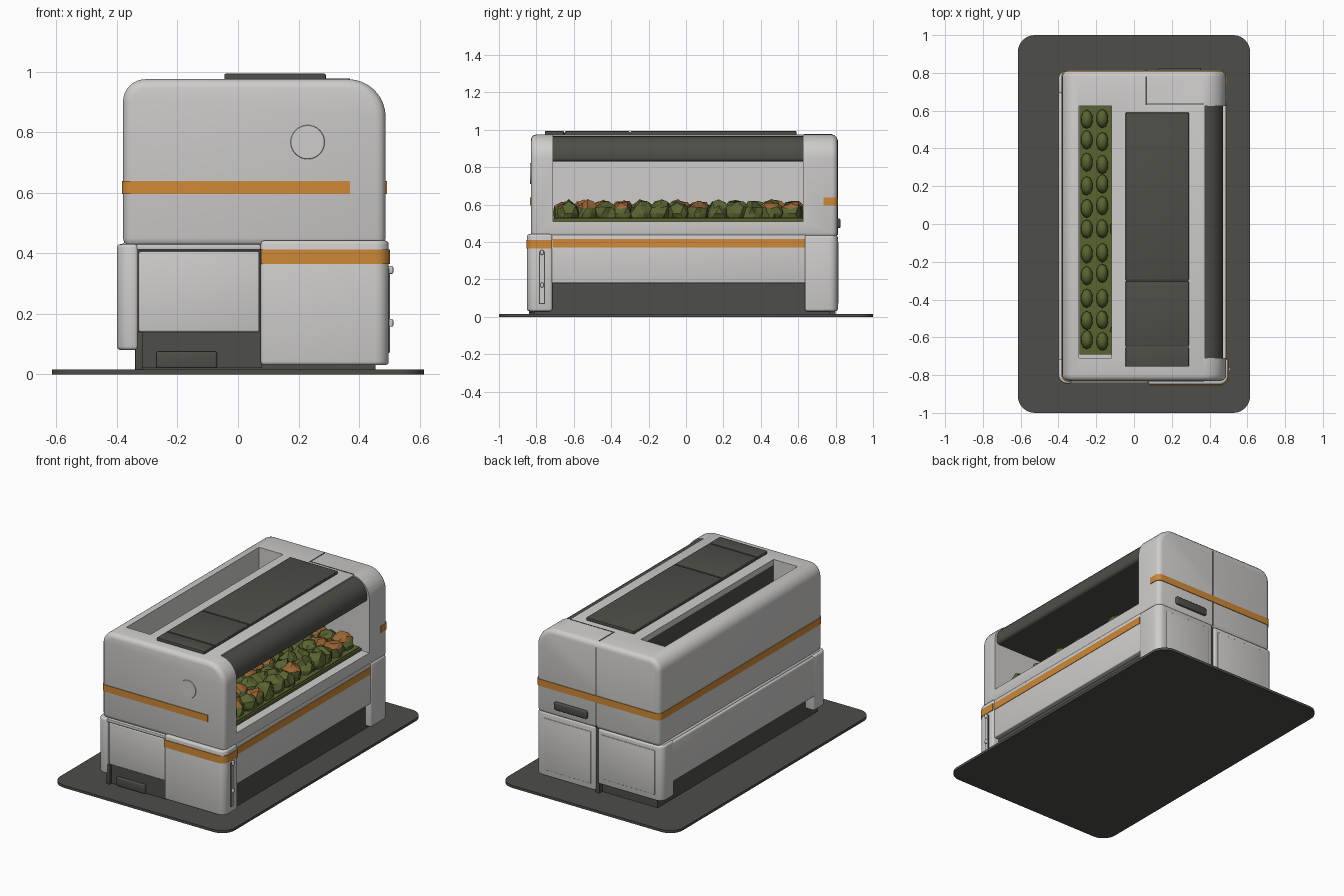
import bpy, bmesh, math, random
from mathutils import Vector

random.seed(4)
if "Cube" in bpy.data.objects:
    bpy.data.objects.remove(bpy.data.objects["Cube"], do_unlink=True)


def material(name, r, g, b):
    m = bpy.data.materials.new(name)
    m.use_nodes = True
    m.diffuse_color = (r, g, b, 1)
    node = next(n for n in m.node_tree.nodes if n.type == "BSDF_PRINCIPLED")
    node.inputs["Base Color"].default_value = (r, g, b, 1)
    node.inputs["Roughness"].default_value = 0.7
    return m


SHELL = material("warm white", 0.62, 0.61, 0.60)
DARK = material("charcoal", 0.075, 0.075, 0.065)
ORANGE = material("orange", 0.62, 0.25, 0.04)
GREEN = material("leaf green", 0.10, 0.125, 0.03)
RUST = material("rust bloom", 0.32, 0.13, 0.035)


def add_object(name, bm, *mats):
    bmesh.ops.recalc_face_normals(bm, faces=bm.faces)
    mesh = bpy.data.meshes.new(name)
    bm.to_mesh(mesh)
    bm.free()
    ob = bpy.data.objects.new(name, mesh)
    bpy.context.collection.objects.link(ob)
    for m in mats:
        mesh.materials.append(m)
    return ob


def activate(ob):
    bpy.ops.object.select_all(action="DESELECT")
    ob.select_set(True)
    bpy.context.view_layer.objects.active = ob


def apply_all(ob):
    activate(ob)
    for m in list(ob.modifiers):
        bpy.ops.object.modifier_apply(modifier=m.name)


def finish(ob, bevel=0, segments=3):
    if bevel:
        mod = ob.modifiers.new("bevel", "BEVEL")
        mod.width, mod.segments = bevel, segments
        mod.limit_method, mod.angle_limit = "ANGLE", math.radians(40)
        apply_all(ob)
    activate(ob)
    bpy.ops.object.shade_smooth_by_angle(angle=math.radians(35))
    return ob


def fillet(points, radii, closed=True, steps=8):
    """Round the corners of a 2D path with quarter arcs."""
    out = []
    n = len(points)
    for i, p in enumerate(points):
        p = Vector(p)
        r = radii[i]
        if r == 0 or (not closed and i in (0, n - 1)):
            out.append(p)
            continue
        a = (Vector(points[i - 1]) - p).normalized()
        b = (Vector(points[(i + 1) % n]) - p).normalized()
        for k in range(steps + 1):
            t = k / steps * math.pi / 2
            out.append(p + a * r * (1 - math.sin(t)) + b * r * (1 - math.cos(t)))
    return out


def extrude(name, path, lo, hi, axis, mat, bevel=0):
    """Extrude a closed 2D path along y (path in xz) or z (path in xy)."""
    bm = bmesh.new()
    place = (lambda p, d: (p.x, d, p.y)) if axis == "y" else (lambda p, d: (p.x, p.y, d))
    rings = [[bm.verts.new(place(p, d)) for p in path] for d in (lo, hi)]
    for i in range(len(path)):
        j = (i + 1) % len(path)
        bm.faces.new((rings[0][i], rings[0][j], rings[1][j], rings[1][i]))
    for ring in rings:
        bm.faces.new(ring)
    return finish(add_object(name, bm, mat), bevel)


def box(name, x, y, z, mat, bevel=0):
    bm = bmesh.new()
    bmesh.ops.create_cube(bm, size=1)
    for v in bm.verts:
        v.co = [s[0] if c < 0 else s[1] for c, s in zip(v.co, (x, y, z))]
    return finish(add_object(name, bm, *([mat] if mat else [])), bevel)


def ribbon(name, path, z0, z1):
    """Thin painted band following a path around the body."""
    bm = bmesh.new()
    rows = [[bm.verts.new((p.x, p.y, z)) for p in path] for z in (z0, z1)]
    for i in range(len(path) - 1):
        bm.faces.new((rows[0][i], rows[0][i + 1], rows[1][i + 1], rows[1][i]))
    ob = add_object(name, bm, ORANGE)
    mod = ob.modifiers.new("thickness", "SOLIDIFY")
    mod.thickness, mod.offset = 0.006, 0
    apply_all(ob)
    return finish(ob)


def cut(ob, name, x, y, z):
    cutter = box(name, x, y, z, None)
    cutter.hide_render = True
    mod = ob.modifiers.new("cut", "BOOLEAN")
    mod.object, mod.operation, mod.solver = cutter, "DIFFERENCE", "EXACT"
    apply_all(ob)
    bpy.data.objects.remove(cutter, do_unlink=True)


# Ground plate
plate = [(-0.615, -1), (0.615, -1), (0.615, 1), (-0.615, 1)]
extrude("base_plate", fillet(plate, [0.09] * 4), 0, 0.016, "z", DARK)

# Upper shell with grow chamber, top slot and canopy corner cut out
profile = [(-0.38, 0.42), (0.488, 0.42), (0.488, 0.975), (-0.38, 0.975)]
shell = extrude("upper_shell", fillet(profile, [0, 0, 0.125, 0.075]), -0.83, 0.81, "y", SHELL, 0.03)
inner_y = (-0.71, 0.625)
cut(shell, "chamber_cutter", (-0.29, 0.7), inner_y, (0.51, 0.94))
cut(shell, "slot_cutter", (-0.29, -0.12), inner_y, (0.9, 1.2))
cut(shell, "corner_cutter", (0.375, 0.7), inner_y, (0.8, 1.2))
finish(shell)

# Dark canopy with its rounded outer edge
hood = [(-0.119, 0.83), (0.472, 0.83), (0.472, 0.966), (-0.119, 0.966)]
extrude("canopy", fillet(hood, [0, 0.02, 0.1, 0]), -0.712, 0.627, "y", DARK)

# Dark lid on the roof, in three segments
for i, (a, b) in enumerate([(-0.755, -0.653), (-0.647, -0.303), (-0.297, 0.59)]):
    box(f"roof_lid_{i + 1}", (-0.045, 0.29), (a, b), (0.97, 0.993), DARK, 0.004)
box("roof_lid_bed", (-0.043, 0.288), (-0.75, 0.585), (0.97, 0.985), DARK)

# Lower body and recessed plinth
box("plinth", (-0.34, 0.455), (-0.81, 0.77), (0.01, 0.2), DARK)
box("lower_body", (-0.385, 0.47), (-0.81, 0.78), (0.18, 0.435), SHELL, 0.01)
box("right_side_panel", (0.4, 0.487), (-0.73, 0.64), (0.18, 0.44), SHELL, 0.006)
box("left_side_panel", (-0.4, -0.33), (-0.73, 0.72), (0.17, 0.425), SHELL, 0.01)


def corner_pod(name, x, y, z, right, front):
    """Pod whose outer vertical corner is rounded."""
    pts = [(x[0], y[0]), (x[1], y[0]), (x[1], y[1]), (x[0], y[1])]
    outer = (1 if right else 0) if front else (2 if right else 3)
    radii = [0.045 if i == outer else 0 for i in range(4)]
    extrude(name, fillet(pts, radii), z[0], z[1], "z", SHELL, 0.012)


corner_pod("front_cabinet", (0.075, 0.498), (-0.85, -0.715), (0.03, 0.442), True, True)
corner_pod("rear_cabinet", (0.072, 0.492), (0.635, 0.812), (0.03, 0.437), True, False)
corner_pod("front_corner_leg", (-0.4, -0.33), (-0.845, -0.715), (0.08, 0.43), False, True)
corner_pod("rear_corner_leg", (-0.4, 0.055), (0.69, 0.812), (0.08, 0.43), False, False)

# Front drawer panel with rail, and the plinth drawer beneath
box("front_panel", (-0.328, 0.07), (-0.832, -0.75), (0.14, 0.405), SHELL, 0.006)
box("front_rail", (-0.335, 0.074), (-0.842, -0.75), (0.411, 0.43), SHELL, 0.004)
box("front_panel_gap", (-0.335, 0.08), (-0.825, -0.75), (0.02, 0.42), DARK)
box("plinth_drawer", (-0.27, -0.07), (-0.84, -0.8), (0.02, 0.076), DARK, 0.006)
box("plinth_post", (-0.34, -0.315), (-0.84, -0.8), (0.015, 0.14), DARK, 0.003)

# Rear doors, gap, latch and seams
box("rear_gap", (0.05, 0.076), (0.7, 0.8), (0.016, 0.43), DARK)
box("rear_door_left", (0.1, 0.43), (0.8, 0.816), (0.07, 0.4), SHELL, 0.003)
box("rear_door_right", (-0.35, 0.03), (0.8, 0.816), (0.12, 0.4), SHELL, 0.003)
box("rear_latch", (0.125, 0.355), (0.8, 0.826), (0.475, 0.525), DARK, 0.008)
box("rear_seam", (0.062, 0.068), (0.806, 0.8125), (0.437, 0.945), DARK)
box("roof_seam", (0.062, 0.068), (0.63, 0.78), (0.97, 0.977), DARK)
box("roof_cross_seam", (0.065, 0.37), (0.633, 0.637), (0.97, 0.977), DARK)

# Small side details
box("side_slot", (0.494, 0.501), (-0.785, -0.755), (0.07, 0.35), DARK)
box("side_slot_cover", (0.496, 0.503), (-0.781, -0.759), (0.074, 0.346), SHELL)
for i, z in enumerate((0.17, 0.345)):
    box(f"side_knob_{i + 1}", (0.49, 0.513), (-0.778, -0.762), (z - 0.013, z + 0.013), SHELL, 0.005)
bm = bmesh.new()
bmesh.ops.create_cone(bm, cap_ends=True, segments=32, radius1=0.058, radius2=0.055, depth=0.008)
button = add_object("front_button", bm, SHELL)
button.rotation_euler.x = math.pi / 2
button.location = (0.23, -0.83, 0.767)
finish(button)

# Orange bands
upper = [(0.37, -0.831), (-0.381, -0.831), (-0.381, 0.811), (0.489, 0.811), (0.489, 0.735)]
ribbon("upper_band", fillet(upper, [0, 0.03, 0.03, 0.03, 0], False), 0.595, 0.638)
lower = [(0.076, -0.851), (0.499, -0.851), (0.499, -0.716)]
ribbon("cabinet_band", fillet(lower, [0, 0.045, 0], False), 0.365, 0.412)
box("side_band", (0.48, 0.49), (-0.715, 0.635), (0.37, 0.415), ORANGE)

# Planting bed, smooth buds under the slot, and faceted plants
box("planting_bed", (-0.289, 0.42), (-0.69, 0.624), (0.5, 0.53), GREEN)
box("bed_edge", (0.42, 0.432), inner_y, (0.5, 0.525), GREEN)


def blob(bm, center, size, jitter, bloom=False):
    made = bmesh.ops.create_icosphere(bm, subdivisions=2, radius=1)["verts"]
    for v in made:
        k = 1 + random.uniform(-jitter, jitter)
        v.co = Vector(c + s * k * d for c, s, d in zip(center, size, v.co))
    for f in {f for v in made for f in v.link_faces}:
        f.material_index = int(bloom and f.calc_center_median().z > 0.58)


buds, plants = bmesh.new(), bmesh.new()
for row in range(11):
    y = 0.56 - row * 0.118
    for x in (-0.25, -0.168):
        blob(buds, (x, y + random.uniform(-0.012, 0.012), 0.55), (0.032, 0.05, 0.04), 0.03)
for row in range(13):
    y = -0.635 + row * 0.1
    for col in range(5):
        x = -0.05 + col * 0.1
        spot = (x + random.uniform(-0.012, 0.012), y + random.uniform(-0.015, 0.015), 0.552)
        blob(plants, spot, (0.06, 0.062, 0.066), 0.2, random.random() < (0.65 if y < -0.25 else 0.28))
finish(add_object("buds", buds, GREEN))
add_object("plants", plants, GREEN, RUST)
